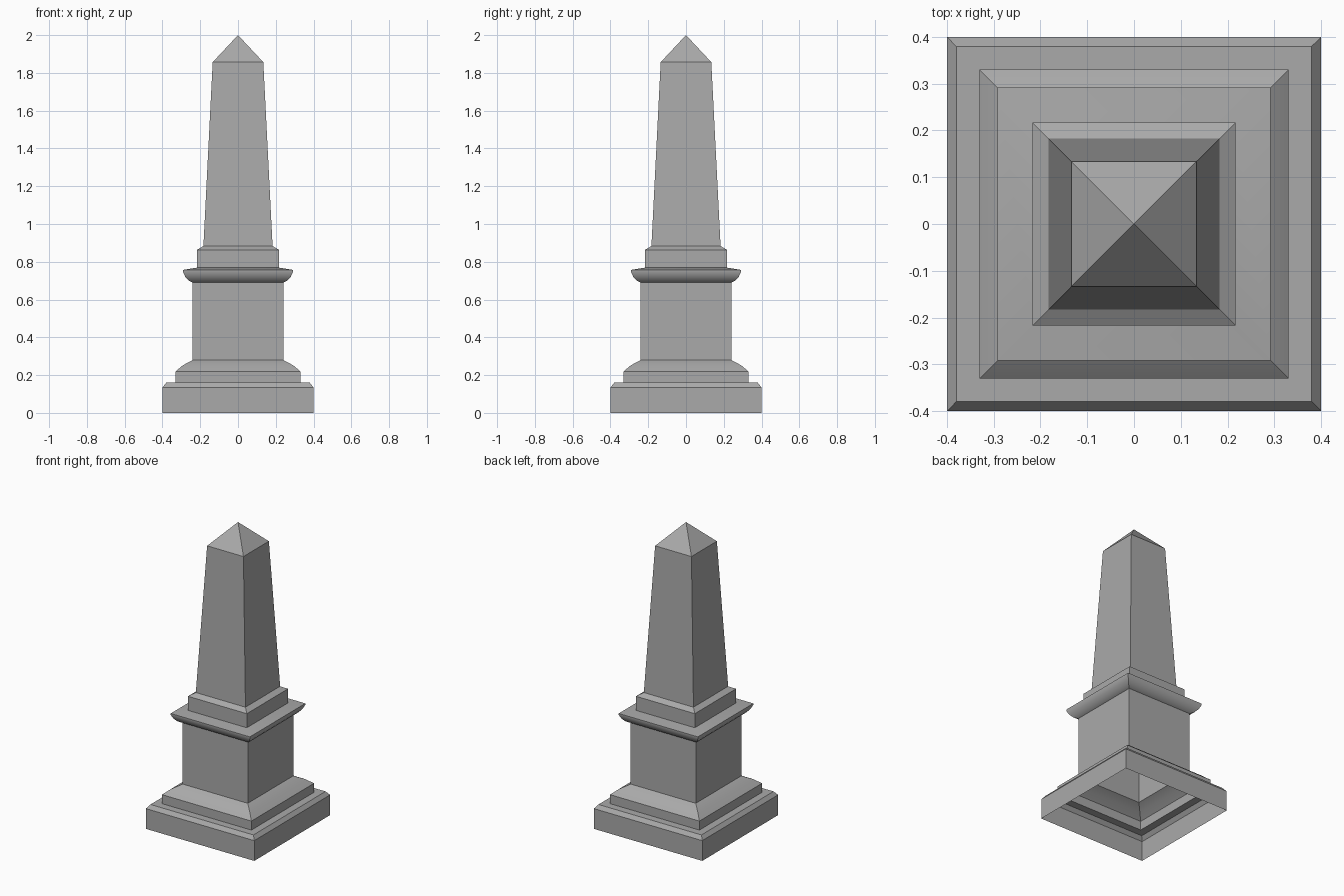
import bpy
import bmesh
from math import radians

cube = bpy.data.objects.get("Cube")
if cube:
    bpy.data.objects.remove(cube, do_unlink=True)

stone = bpy.data.materials.new("grey stone")
stone.use_nodes = True
grey = (0.4, 0.4, 0.4, 1)
stone.diffuse_color = grey
stone.node_tree.nodes["Principled BSDF"].inputs["Base Color"].default_value = grey


def square_shell(name, profile):
    """Sweep a (half width, height) profile round a square; width 0 is a point."""
    bm = bmesh.new()
    rings = []
    for half, z in profile:
        if half == 0:
            rings.append([bm.verts.new((0, 0, z))] * 4)
        else:
            rings.append([bm.verts.new((sx * half, sy * half, z))
                          for sx, sy in ((-1, -1), (1, -1), (1, 1), (-1, 1))])
    for low, high in zip(rings, rings[1:]):
        for i in range(4):
            j = (i + 1) % 4
            corners = [low[i], low[j], high[j], high[i]]
            bm.faces.new(list(dict.fromkeys(corners)))
    mesh = bpy.data.meshes.new(name)
    bm.to_mesh(mesh)
    bm.free()
    mesh.materials.append(stone)
    obj = bpy.data.objects.new(name, mesh)
    bpy.context.collection.objects.link(obj)
    bpy.ops.object.select_all(action="DESELECT")
    obj.select_set(True)
    bpy.context.view_layer.objects.active = obj
    bpy.ops.object.shade_smooth_by_angle(angle=radians(30))
    return obj


# Hollow shells, open underneath, stacked from the ground up
square_shell("base_slab", [(0.4, 0), (0.4, 0.135), (0.38, 0.16), (0.33, 0.16)])
square_shell("base_moulding", [(0.33, 0.16), (0.33, 0.22), (0.292, 0.252), (0.24, 0.28)])
square_shell("pedestal", [(0.24, 0.28), (0.24, 0.69)])
square_shell("cornice", [(0.24, 0.69), (0.262, 0.701), (0.279, 0.72),
                         (0.292, 0.747), (0.292, 0.757), (0.217, 0.769)])
square_shell("shaft_plinth", [(0.217, 0.769), (0.217, 0.863), (0.183, 0.884)])
square_shell("shaft", [(0.183, 0.884), (0.134, 1.857)])
square_shell("pyramid_cap", [(0.134, 1.857), (0, 2)])
